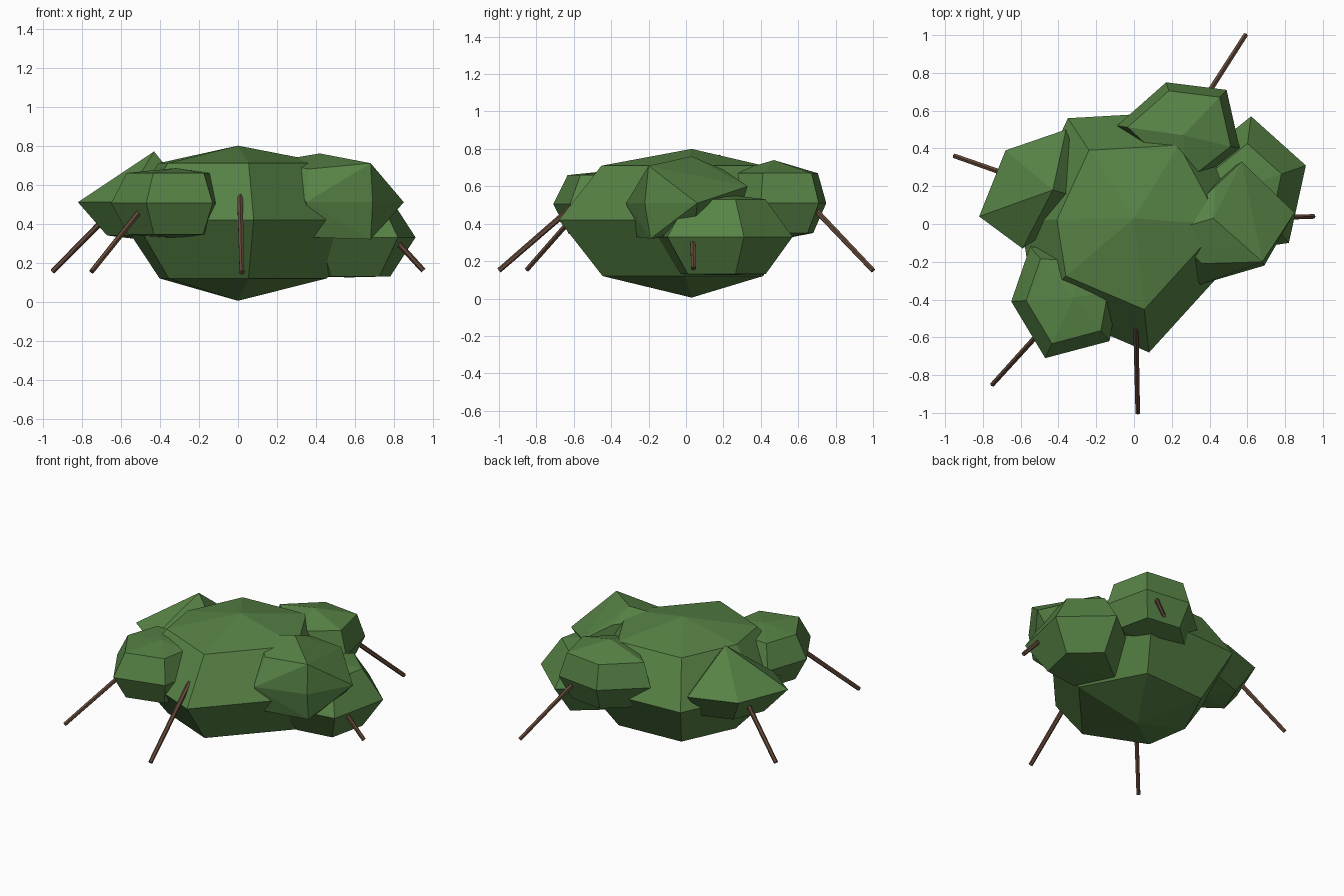
import bpy, bmesh, math
from mathutils import Vector, Matrix

cube = bpy.data.objects.get("Cube")
if cube:
    bpy.data.objects.remove(cube, do_unlink=True)


def material(name, rgb):
    mat = bpy.data.materials.new(name)
    mat.use_nodes = True
    mat.diffuse_color = (*rgb, 1)
    mat.node_tree.nodes["Principled BSDF"].inputs["Base Color"].default_value = (*rgb, 1)
    return mat


leaf = material("leaf_green", (0.095, 0.225, 0.06))
bark = material("bark_brown", (0.13, 0.068, 0.043))


def finish(name, bm, mat):
    bmesh.ops.recalc_face_normals(bm, faces=bm.faces[:])
    mesh = bpy.data.meshes.new(name)
    bm.to_mesh(mesh)
    bm.free()
    mesh.materials.append(mat)
    obj = bpy.data.objects.new(name, mesh)
    bpy.context.collection.objects.link(obj)
    return obj


def hull(name, points):
    """Faceted convex leaf mass around a few corner points."""
    bm = bmesh.new()
    for point in points:
        bm.verts.new(point)
    result = bmesh.ops.convex_hull(bm, input=bm.verts[:])
    loose = {v for v in result["geom_interior"] + result["geom_unused"]
             if isinstance(v, bmesh.types.BMVert)}
    bmesh.ops.delete(bm, geom=list(loose), context="VERTS")
    bmesh.ops.dissolve_limit(bm, angle_limit=math.radians(1),
                             verts=bm.verts[:], edges=bm.edges[:])
    return finish(name, bm, leaf)


def clump(name, centre, outline, above, below):
    """Leaf clump: a widest outline with a shrunken ring and a tip on each side.

    above and below hold the ring scale, ring offset and tip offset."""
    mid = Vector(centre)
    corners = [Vector((x, y, mid.z)) for x, y in outline]
    points = list(corners)
    for (scale, ring, tip), side in ((above, 1), (below, -1)):
        points += [mid.lerp(c, scale) + Vector((0, 0, side * ring)) for c in corners]
        points.append(mid + Vector((0, 0, side * tip)))
    return hull(name, points)


def twig(name, start, end):
    """Thin straight rod between two points."""
    a, b = Vector(start), Vector(end)
    bm = bmesh.new()
    bmesh.ops.create_cone(bm, cap_ends=True, segments=6, radius1=0.016,
                          radius2=0.014, depth=(b - a).length)
    turn = (b - a).to_track_quat("Z", "Y").to_matrix().to_4x4()
    bm.transform(Matrix.Translation((a + b) / 2) @ turn)
    return finish(name, bm, bark)


# Large central mass
clump("main_foliage", (0, 0.03, 0.42),
      [(0.08, -0.68), (0.68, -0.02), (0.35, 0.6), (-0.35, 0.56),
       (-0.6, 0.02), (-0.53, -0.42)],
      (0.68, 0.29, 0.38), (0.67, 0.3, 0.415))

# Smaller clumps around it
clump("front_right_foliage", (-0.32, -0.39, 0.505),
      [(-0.65, -0.41), (-0.47, -0.71), (-0.13, -0.62),
       (-0.08, -0.35), (-0.3, -0.13), (-0.55, -0.12)],
      (0.76, 0.155, 0.18), (0.74, 0.16, 0.18))
clump("back_right_foliage", (-0.43, 0.18, 0.51),
      [(-0.82, 0.04), (-0.68, 0.39), (-0.36, 0.5), (-0.22, 0.12), (-0.59, -0.13)],
      (0.62, 0.1, 0.26), (0.62, 0.17, 0.2))
clump("back_left_foliage", (0.26, 0.47, 0.51),
      [(0.17, 0.75), (0.49, 0.71), (0.56, 0.4), (0.28, 0.18), (-0.09, 0.52)],
      (0.84, 0.16, 0.23), (0.75, 0.16, 0.2))
clump("left_lower_foliage", (0.57, 0.19, 0.33),
      [(0.91, 0.31), (0.82, -0.1), (0.42, -0.16), (0.22, 0.25), (0.62, 0.57)],
      (0.62, 0.2, 0.23), (0.62, 0.2, 0.205))

# Boxier clump overhanging the left side
hull("left_upper_foliage",
     [(0.42, 0.03, 0.76), (0.43, 0.2, 0.69), (0.36, -0.21, 0.68),
      (0.68, -0.2, 0.71), (0.18, -0.04, 0.72), (0.57, 0.33, 0.6),
      (0.35, -0.32, 0.51), (0.69, -0.22, 0.51), (0.85, 0.06, 0.51),
      (0.36, -0.27, 0.33), (0.68, -0.19, 0.32), (0.76, 0.05, 0.41),
      (0.45, 0.25, 0.36)])

# Twigs poking out and down from the foliage
twig("front_twig", (0.01, -0.55, 0.54), (0.02, -1, 0.15))
twig("front_right_twig", (-0.45, -0.52, 0.53), (-0.75, -0.85, 0.155))
twig("back_right_twig", (-0.58, 0.23, 0.53), (-0.95, 0.36, 0.155))
twig("back_left_twig", (0.34, 0.61, 0.56), (0.59, 1, 0.15))
twig("left_twig", (0.62, 0.03, 0.52), (0.95, 0.04, 0.16))
